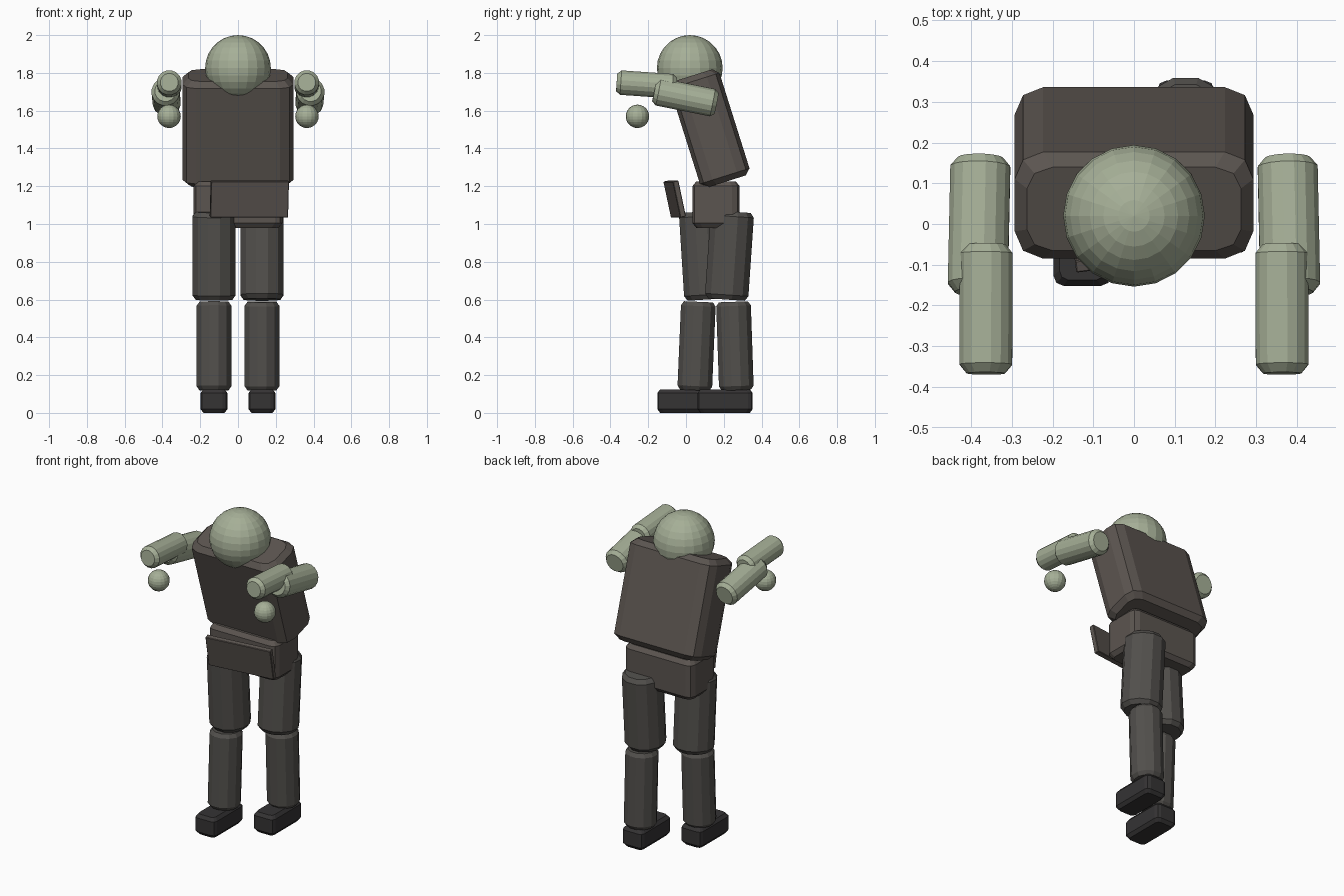
import bpy, bmesh, math
from mathutils import Vector, Matrix

if "Cube" in bpy.data.objects:
    bpy.data.objects.remove(bpy.data.objects["Cube"])


def material(name, col):
    m = bpy.data.materials.new(name)
    m.diffuse_color = (*col, 1)
    m.use_nodes = True
    m.node_tree.nodes["Principled BSDF"].inputs["Base Color"].default_value = m.diffuse_color
    return m


SKIN = material("pale_green", (0.38, 0.43, 0.31))
CLOTH = material("dark_cloth", (0.105, 0.09, 0.08))
TROUSER = material("trousers", (0.085, 0.08, 0.073))
LEATHER = material("boot_leather", (0.035, 0.033, 0.034))


def finish(name, bm, mat):
    bmesh.ops.recalc_face_normals(bm, faces=bm.faces)
    me = bpy.data.meshes.new(name)
    bm.to_mesh(me)
    bm.free()
    me.materials.append(mat)
    ob = bpy.data.objects.new(name, me)
    bpy.context.collection.objects.link(ob)
    return ob


def rounded_rect(w, d, r, segs=2):
    pts = []
    for k, (sx, sy) in enumerate([(1, 1), (-1, 1), (-1, -1), (1, -1)]):
        for i in range(segs + 1):
            a = (k + i / segs) * math.pi / 2
            pts.append((sx * (w / 2 - r) + r * math.cos(a),
                        sy * (d / 2 - r) + r * math.sin(a)))
    return pts


def circle(r, n):
    return [(r * math.cos(2 * math.pi * (i + .5) / n),
             r * math.sin(2 * math.pi * (i + .5) / n)) for i in range(n)]


def prism(name, profile, a, b, mat, inset=0.02, rim=0.02):
    """Profile swept from a to b with chamfered end rims."""
    a, b = Vector(a), Vector(b)
    length = (b - a).length
    w = max(p[0] for p in profile)
    d = max(p[1] for p in profile)
    rot = Vector((0, 0, 1)).rotation_difference(b - a).to_matrix()
    bm = bmesh.new()
    rings = []
    for z, s in ((0, inset), (rim, 0), (length - rim, 0), (length, inset)):
        rings.append([bm.verts.new(a + rot @ Vector((x * (1 - s / w), y * (1 - s / d), z)))
                      for x, y in profile])
    n = len(profile)
    for lo, hi in zip(rings, rings[1:]):
        for i in range(n):
            bm.faces.new((lo[i], lo[(i + 1) % n], hi[(i + 1) % n], hi[i]))
    bm.faces.new(rings[0][::-1])
    bm.faces.new(rings[-1])
    return finish(name, bm, mat)


def ball(name, centre, r, u, v, mat):
    bm = bmesh.new()
    bmesh.ops.create_uvsphere(bm, u_segments=u, v_segments=v, radius=r,
                              matrix=Matrix.Translation(centre))
    return finish(name, bm, mat)


# Head and neck
ball("head", (0, 0.02, 1.826), 0.174, 20, 14, SKIN)
prism("neck", circle(0.06, 12), (0, -0.03, 1.695), (0, -0.03, 1.80), SKIN, 0.005, 0.01)

# Leaning torso and upright pelvis
prism("torso", rounded_rect(0.586, 0.275, 0.07), (0, 0.214, 1.225), (0, 0.037, 1.787),
      CLOTH, 0.03, 0.03)
prism("pelvis", rounded_rect(0.47, 0.25, 0.04), (0, 0.159, 0.98), (0, 0.159, 1.225),
      CLOTH, 0.02, 0.025)

# Loose belt flap, tilted and turned
bm = bmesh.new()
bmesh.ops.create_cube(bm, size=1, matrix=Matrix.Translation((0.06, -0.06, 1.132))
                      @ Matrix.Rotation(math.radians(7), 4, 'Z')
                      @ Matrix.Rotation(math.radians(12), 4, 'X')
                      @ Matrix.Diagonal((0.415, 0.03, 0.195, 1)))
bmesh.ops.bevel(bm, geom=bm.edges[:], offset=0.003, segments=1, affect='EDGES')
finish("belt_flap", bm, CLOTH)

# Arms reaching forward, with separate hands
for side, s in (("left", -1), ("right", 1)):
    prism(side + "_upper_arm", circle(0.075, 16), (s * 0.377, 0.162, 1.638),
          (s * 0.384, -0.168, 1.704), SKIN, 0.018, 0.022)
    prism(side + "_forearm", circle(0.066, 16), (s * 0.363, -0.05, 1.728),
          (s * 0.364, -0.367, 1.75), SKIN, 0.018, 0.022)
    ball(side + "_hand", (s * 0.365, -0.257, 1.57), 0.062, 16, 12, SKIN)

# Striding legs: y of thigh top, thigh bottom, shin top, shin bottom, boot centre
for side, x, ys in (("left", -0.127, (0.077, 0.106, 0.066, 0.046, -0.006)),
                    ("right", 0.127, (0.246, 0.214, 0.251, 0.267, 0.207))):
    t0, t1, s0, s1, boot = ys
    prism(side + "_thigh", circle(0.119, 12), (x, t1, 0.60), (x, t0, 1.065),
          TROUSER, 0.018, 0.025)
    prism(side + "_shin", circle(0.095, 12), (x, s1, 0.12), (x, s0, 0.588),
          TROUSER, 0.015, 0.022)
    prism(side + "_boot", rounded_rect(0.142, 0.292, 0.025), (x, boot, 0.0),
          (x, boot, 0.125), LEATHER, 0.015, 0.02)
